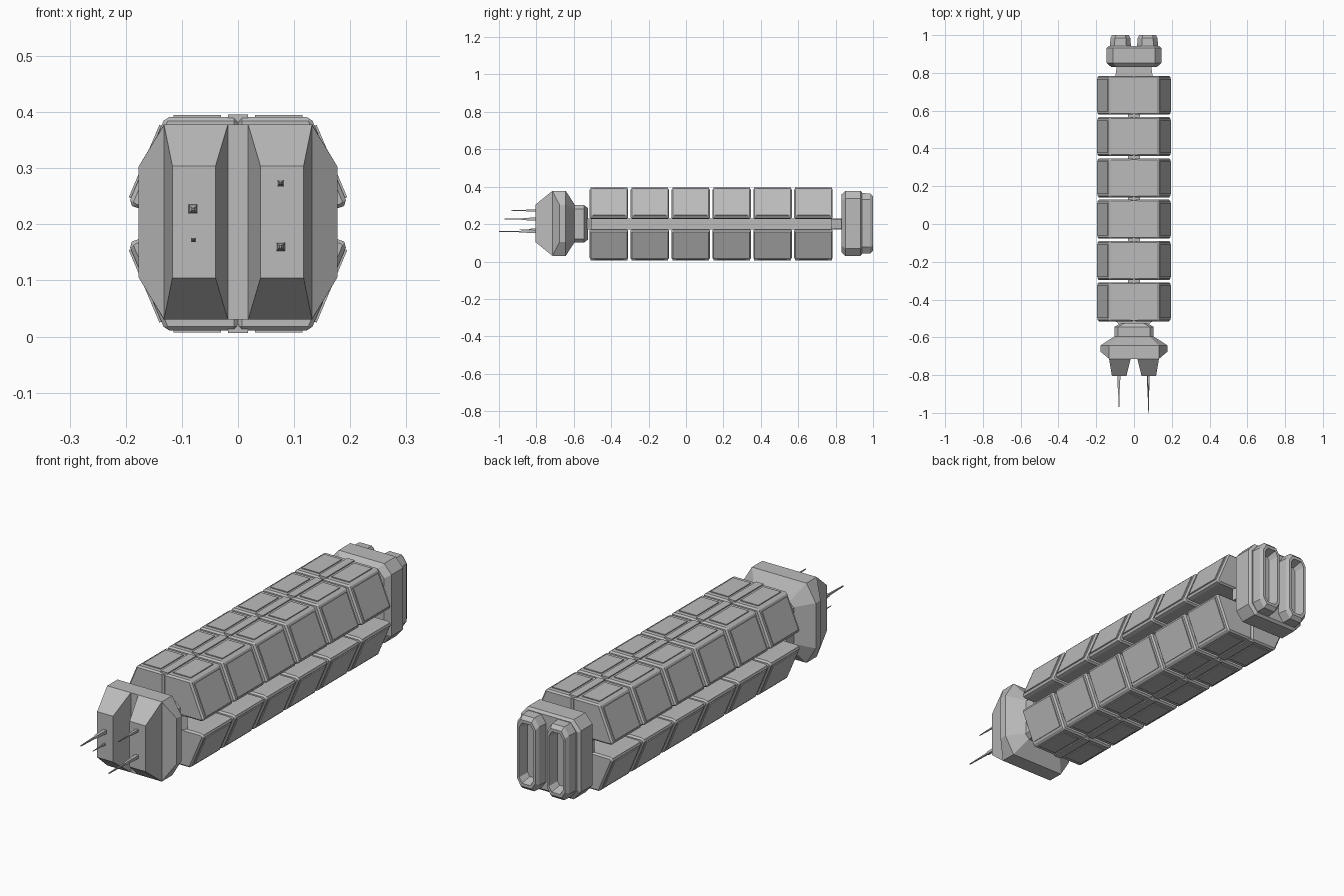
import bpy, bmesh
from mathutils import Vector

if "Cube" in bpy.data.objects:
    bpy.data.objects.remove(bpy.data.objects["Cube"], do_unlink=True)

MID = 0.201      # height of the ship's axis
COUNT = 6        # container rings
PITCH = 0.2187
FIRST = -0.412

hull_grey = bpy.data.materials.new("hull_grey")
hull_grey.use_nodes = True
GREY = (0.5, 0.5, 0.5, 1)
hull_grey.diffuse_color = GREY
hull_grey.node_tree.nodes["Principled BSDF"].inputs["Base Color"].default_value = GREY


def loft(name, rings, location=(0, 0, MID)):
    """Skin a list of equal-length point rings and cap both ends."""
    bm = bmesh.new()
    loops = [[bm.verts.new(p) for p in ring] for ring in rings]
    n = len(loops[0])
    for a, b in zip(loops, loops[1:]):
        for i in range(n):
            j = (i + 1) % n
            bm.faces.new((a[i], a[j], b[j], b[i]))
    bm.faces.new(loops[0])
    bm.faces.new(loops[-1])
    bmesh.ops.remove_doubles(bm, verts=bm.verts, dist=0.0001)
    bmesh.ops.recalc_face_normals(bm, faces=bm.faces)
    mesh = bpy.data.meshes.new(name)
    bm.to_mesh(mesh)
    bm.free()
    mesh.materials.append(hull_grey)
    obj = bpy.data.objects.new(name, mesh)
    obj.location = location
    bpy.context.collection.objects.link(obj)
    return obj


def octagon(y, hx, hz, cx, cz, x=0):
    """Chamfered rectangle across the ship's axis."""
    pts = [(hx, hz - cz), (hx - cx, hz), (cx - hx, hz), (-hx, hz - cz),
           (-hx, cz - hz), (cx - hx, -hz), (hx - cx, -hz), (hx, cz - hz)]
    return [Vector((x + px, y, pz)) for px, pz in pts]


def rect(y, hx, hz, x=0, z=0):
    return [Vector((x + sx * hx, y, z + sz * hz))
            for sx, sz in ((1, 1), (-1, 1), (-1, -1), (1, -1))]


def bevel(obj, width, segments=1):
    mod = obj.modifiers.new("bevel", "BEVEL")
    mod.width = width
    mod.segments = segments
    mod.limit_method = "ANGLE"


def mirror(obj, x=True, z=False):
    mod = obj.modifiers.new("mirror", "MIRROR")
    mod.use_axis = (x, False, z)
    mod.use_mirror_merge = False


def array(obj):
    mod = obj.modifiers.new("array", "ARRAY")
    mod.count = COUNT
    mod.use_relative_offset = False
    mod.use_constant_offset = True
    mod.constant_offset_displace = (0, PITCH, 0)


def raised_pad(name, a, b, depth, height, location):
    """Bevelled plate standing on the container edge running from a to b."""
    a, b = Vector((a[0], 0, a[1])), Vector((b[0], 0, b[1]))
    along = (b - a).normalized()
    normal = Vector((-along.z, 0, along.x))
    rings = []
    for inset, lift in ((0, -0.004), (0, height * 0.4), (0.006, height)):
        d = Vector((0, depth - inset, 0))
        p, q = a + along * inset + normal * lift, b - along * inset + normal * lift
        rings.append([p + d, q + d, q - d, p - d])
    return loft(name, rings, location)


# Cargo containers: one quarter, mirrored four ways and repeated along the spine
ring_at = (0, FIRST, MID)
section = [(0, 0.027), (0.182, 0.027), (0.195, 0.036), (0.13, 0.19), (0, 0.19)]
body = loft("container_body",
            [[Vector((x, y, z)) for x, z in section] for y in (-0.103, 0.103)], ring_at)
bevel(body, 0.007)
top_pad = raised_pad("container_top_pad", (0.115, 0.19), (0.03, 0.19), 0.078, 0.0105, ring_at)
side_pad = raised_pad("container_side_pad", (0.191, 0.0455), (0.1365, 0.1746), 0.086, 0.009, ring_at)
ridge = loft("container_ridge",
             [[Vector((x, y, z)) for x, z in ((0.018, 0.18), (0.018, 0.195), (0, 0.195), (0, 0.18))]
              for y in (-0.098, 0.098)], ring_at)
for part in (body, top_pad, side_pad, ridge):
    mirror(part, z=True)
    array(part)

# Central spine and the flat connectors at its ends
loft("spine", [rect(-0.56, 0.033, 0.029), rect(0.84, 0.033, 0.029)])
loft("rear_connector", [rect(0.775, 0.1, 0.027), rect(0.84, 0.09, 0.027)])
loft("front_connector", [rect(-0.545, 0.06, 0.03), rect(-0.505, 0.11, 0.03)])

# Collar between the bow and the containers
loft("bow_collar", [octagon(-0.61, 0.104, 0.1, 0.02, 0.02),
                    octagon(-0.545, 0.104, 0.1, 0.02, 0.02),
                    octagon(-0.525, 0.07, 0.085, 0.02, 0.02)])

# Bow hull: broad chamfered block tapering back to the collar
loft("bow_hull", [octagon(-0.714, 0.132, 0.174, 0.001, 0.001),
                  octagon(-0.676, 0.177, 0.174, 0.045, 0.075),
                  octagon(-0.643, 0.177, 0.174, 0.045, 0.075),
                  octagon(-0.595, 0.104, 0.1, 0.02, 0.02)], (0, 0, MID + 0.003))

# Twin wedge prongs on the bow
prong = loft("bow_prong", [rect(-0.705, 0.057, 0.174, 0.075), rect(-0.714, 0.057, 0.174, 0.075),
                           rect(-0.805, 0.0385, 0.1, 0.0785)], (0, 0, MID + 0.003))
mirror(prong)

# Antennas: thick socket then a thin tapering needle
for i, (x, z, r, tip) in enumerate(((-0.08, 0.227, 0.008, -0.97), (-0.08, 0.172, 0.004, -0.89),
                                    (0.076, 0.273, 0.006, -0.935), (0.076, 0.16, 0.0075, -1.0))):
    base = -0.8
    mid = base + (tip - base) * 0.4
    loft("antenna_%d" % (i + 1),
         [rect(base, r, r, x, z), rect(mid, r * 0.75, r * 0.75, x, z),
          rect(mid - 0.004, r * 0.5, r * 0.5, x, z), rect(tip, r * 0.25, r * 0.25, x, z)], (0, 0, 0))

# Engine block at the stern
loft("engine_block", [octagon(0.832, 0.122, 0.155, 0.03, 0.035),
                      octagon(0.852, 0.145, 0.174, 0.035, 0.04),
                      octagon(0.932, 0.145, 0.174, 0.035, 0.04),
                      octagon(0.942, 0.134, 0.164, 0.032, 0.038)], (0, 0, MID + 0.003))

# Twin tall nozzles with a sunken slot
nozzle = loft("engine_nozzle", [octagon(0.93, 0.057, 0.162, 0.025, 0.035, 0.072),
                                octagon(0.985, 0.052, 0.16, 0.023, 0.033, 0.072),
                                octagon(1.0, 0.044, 0.145, 0.018, 0.028, 0.072),
                                octagon(1.0, 0.034, 0.132, 0.014, 0.022, 0.072),
                                octagon(0.955, 0.024, 0.118, 0.01, 0.016, 0.072)],
              (0, 0, MID + 0.003))
mirror(nozzle)
